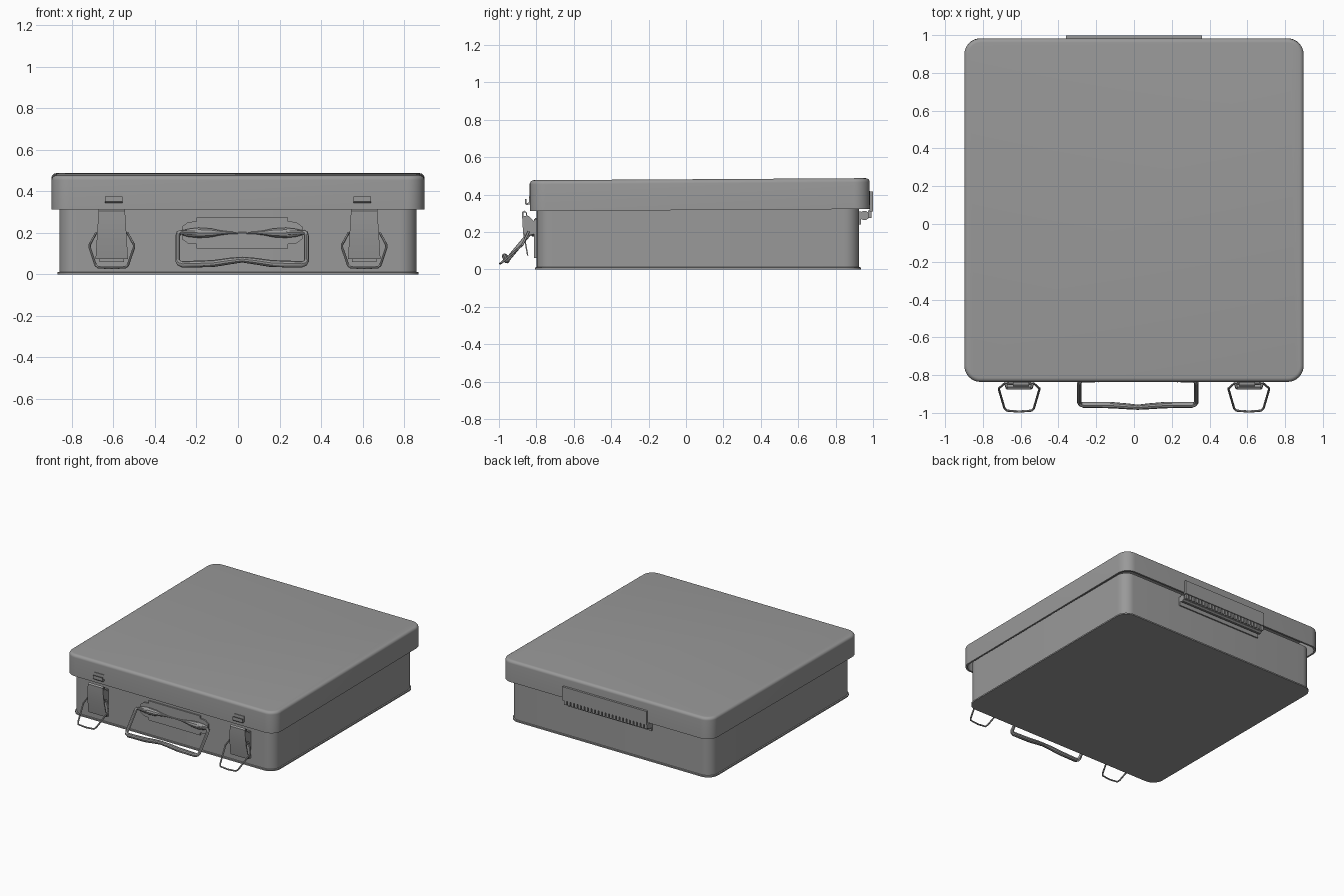
import bpy, bmesh, math
from mathutils import Matrix, Vector

cube = bpy.data.objects.get("Cube")
if cube:
    bpy.data.objects.remove(cube, do_unlink=True)

GREY = (0.32, 0.32, 0.32, 1)
metal = bpy.data.materials.new("grey metal")
metal.use_nodes = True
metal.diffuse_color = GREY
metal.node_tree.nodes["Principled BSDF"].inputs["Base Color"].default_value = GREY


def finish(obj):
    obj.data.materials.append(metal)
    bpy.ops.object.select_all(action='DESELECT')
    obj.select_set(True)
    bpy.context.view_layer.objects.active = obj
    if obj.type == 'CURVE':
        bpy.ops.object.convert(target='MESH')
    bpy.ops.object.shade_smooth_by_angle(angle=math.radians(35))
    return bpy.context.view_layer.objects.active


def from_bmesh(name, bm):
    bmesh.ops.recalc_face_normals(bm, faces=bm.faces)
    mesh = bpy.data.meshes.new(name)
    bm.to_mesh(mesh)
    bm.free()
    obj = bpy.data.objects.new(name, mesh)
    bpy.context.collection.objects.link(obj)
    return finish(obj)


def shell(name, rings, centre_y, tilt=0.0, steps=8):
    """Loft rounded rectangles given as (half x, half y, corner radius, z)."""
    bm = bmesh.new()
    loops = []
    for hx, hy, r, z in rings:
        loop = []
        for quarter, (sx, sy) in enumerate([(1, 1), (-1, 1), (-1, -1), (1, -1)]):
            for i in range(steps + 1):
                a = (quarter + i / steps) * math.pi / 2
                loop.append(bm.verts.new((sx * (hx - r) + r * math.cos(a),
                                          sy * (hy - r) + r * math.sin(a), z)))
        loops.append(loop)
    for a, b in zip(loops, loops[1:]):
        for i in range(len(a)):
            j = (i + 1) % len(a)
            bm.faces.new((a[i], a[j], b[j], b[i]))
    bm.faces.new(loops[0])
    bm.faces.new(loops[-1])
    bm.transform(Matrix.Translation((0, centre_y, 0)) @ Matrix.Rotation(tilt, 4, 'X'))
    return from_bmesh(name, bm)


def prism(name, points, axis, lo, hi, cx=0.0, taper=None):
    """Extrude a yz profile along x, or an xz profile along y."""
    bm = bmesh.new()
    put = (lambda p, t: (t, p[0], p[1])) if axis == 'x' else (lambda p, t: (p[0], t, p[1]))
    face = bm.faces.new([bm.verts.new(put(p, lo)) for p in points])
    grown = bmesh.ops.extrude_face_region(bm, geom=[face])["geom"]
    shift = Vector(put((0, 0), hi - lo))
    bmesh.ops.translate(bm, vec=shift, verts=[v for v in grown if isinstance(v, bmesh.types.BMVert)])
    for v in bm.verts:
        if taper:
            v.co.x *= taper(v.co.z)
        v.co.x += cx
    return from_bmesh(name, bm)


def box(name, x0, x1, y0, y1, z0, z1):
    return prism(name, [(x0, z0), (x1, z0), (x1, z1), (x0, z1)], 'y', y0, y1)


def tube(name, points, radii, cx=0.0, closed=False):
    curve = bpy.data.curves.new(name, 'CURVE')
    curve.dimensions = '3D'
    curve.bevel_depth = 1.0
    curve.bevel_resolution = 3
    curve.use_fill_caps = True
    spline = curve.splines.new('POLY')
    spline.points.add(len(points) - 1)
    for point, (x, y, z), r in zip(spline.points, points, radii):
        point.co = (x + cx, y, z, 1)
        point.radius = r
    spline.use_cyclic_u = closed
    obj = bpy.data.objects.new(name, curve)
    bpy.context.collection.objects.link(obj)
    return finish(obj)


def mirrored(half):
    """Complete a path that ends on the centre plane."""
    return half + [(-x, y, z) for x, y, z in half[-2::-1]]


# Case body with its thin base flange
shell("case_body", [(0.845, 0.846, 0.065, 0.02), (0.845, 0.846, 0.065, 0.34),
                    (0.861, 0.862, 0.08, 0.34), (0.861, 0.862, 0.08, 0.012),
                    (0.869, 0.871, 0.085, 0.01), (0.869, 0.871, 0.085, 0)], 0.064)

# Hollow lid with softly rounded top edge, closed at a very slight tilt
rings = [(0.885, 0.895, 0.075, 0.465), (0.885, 0.895, 0.075, 0.317),
         (0.898, 0.909, 0.085, 0.317)]
ROUND = 0.022
for i in range(7):
    a = i / 6 * math.pi / 2
    inset = ROUND * (1 - math.cos(a))
    rings.append((0.898 - inset, 0.909 - inset, 0.085 - inset, 0.46 + ROUND * math.sin(a)))
shell("lid", rings, 0.076, tilt=0.0062)

# Rear hinge: lid leaf, barrel, gripping tabs and body leaf
box("hinge_lid_leaf", -0.36, 0.36, 0.98, 0.999, 0.31, 0.415)
box("hinge_body_leaf", -0.36, 0.36, 0.915, 0.936, 0.24, 0.31)
tube("hinge_barrel", [(-0.36, 0.954, 0.288), (0.36, 0.954, 0.288)], [0.026] * 2)
TABS = 24
pitch = 0.72 / TABS
for i in range(TABS):
    x = -0.36 + pitch * i
    box("hinge_tab", x, x + pitch * 0.65, 0.972, 0.992, 0.275, 0.315)

# Handle mounting plates
HX = 0.02
quarter = [(0.29, 0.03), (0.26, 0.052), (0.22, 0.055), (0.22, 0.075)]
outline = quarter + [(-x, z) for x, z in quarter[::-1]]
outline += [(-x, -z) for x, z in quarter] + [(x, -z) for x, z in quarter[::-1]]
prism("handle_plate", [(x, z + 0.2) for x, z in outline], 'y', -0.808, -0.795, HX)

# Pressed sleeves holding the handle ends, narrowing to a neck
for s in (-1, 1):
    xs = [0.285, 0.26, 0.21, 0.15, 0.11, 0.06, 0.0]
    radii = [0.013, 0.02, 0.026, 0.022, 0.013, 0.006, 0.004]
    tube("handle_sleeve", [(s * x, -0.812, 0.2) for x in xs], radii, HX)

# Bail handle with a gently bent grip
half = [(-0.2, -0.825, 0.2), (-0.295, -0.828, 0.203), (-0.307, -0.832, 0.198),
        (-0.31, -0.845, 0.183), (-0.31, -0.943, 0.065), (-0.303, -0.954, 0.053),
        (-0.285, -0.958, 0.048), (-0.14, -0.959, 0.052), (-0.06, -0.965, 0.064),
        (0, -0.97, 0.071)]
radii = [0.012] * 5 + [0.013, 0.016, 0.017, 0.016, 0.014]
tube("handle", mirrored(half), radii + radii[-2::-1], HX)

# Pair of toggle latches
lever = [(-0.848, 0.285), (-0.851, 0.304), (-0.864, 0.314), (-0.877, 0.306),
         (-0.876, 0.28), (-0.871, 0.19), (-0.85, 0.075),
         (-0.843, 0.075), (-0.864, 0.19), (-0.869, 0.28), (-0.868, 0.3),
         (-0.863, 0.306), (-0.856, 0.3), (-0.854, 0.285)]
cheek = [(-0.872, 0.285), (-0.84, 0.285), (-0.806, 0.25), (-0.806, 0.19), (-0.867, 0.175)]
hook = [(-0.828, 0.348), (-0.855, 0.344), (-0.861, 0.35), (-0.861, 0.375),
        (-0.854, 0.375), (-0.853, 0.355), (-0.828, 0.358)]
for side in (-1, 1):
    cx = side * 0.608
    box("latch_back_plate", cx - 0.06, cx + 0.06, -0.812, -0.795, 0.06, 0.27)
    prism("latch_lever", lever, 'x', -0.063, 0.063, cx,
          taper=lambda z: 1 + 0.24 * (0.315 - z) / 0.24)
    for s in (-1, 1):
        prism("latch_cheek", cheek, 'x', s * 0.055, s * 0.062, cx)
    tube("latch_pivot", [(-0.064, -0.853, 0.2), (0.064, -0.853, 0.2)], [0.012] * 2, cx)
    # Wire loop hanging open
    wire = [(0, -0.845, 0.2), (-0.075, -0.842, 0.2), (-0.107, -0.87, 0.142),
            (-0.107, -0.876, 0.13), (-0.078, -0.975, 0.045), (-0.066, -0.988, 0.034),
            (0, -0.993, 0.031)]
    tube("latch_wire", mirrored(wire)[:-1], [0.006] * 12, cx, closed=True)
    # Lid catch
    hx = side * 0.598
    box("catch_plate", hx - 0.042, hx + 0.042, -0.84, -0.825, 0.346, 0.39)
    prism("catch_hook", hook, 'x', -0.042, 0.042, hx)
